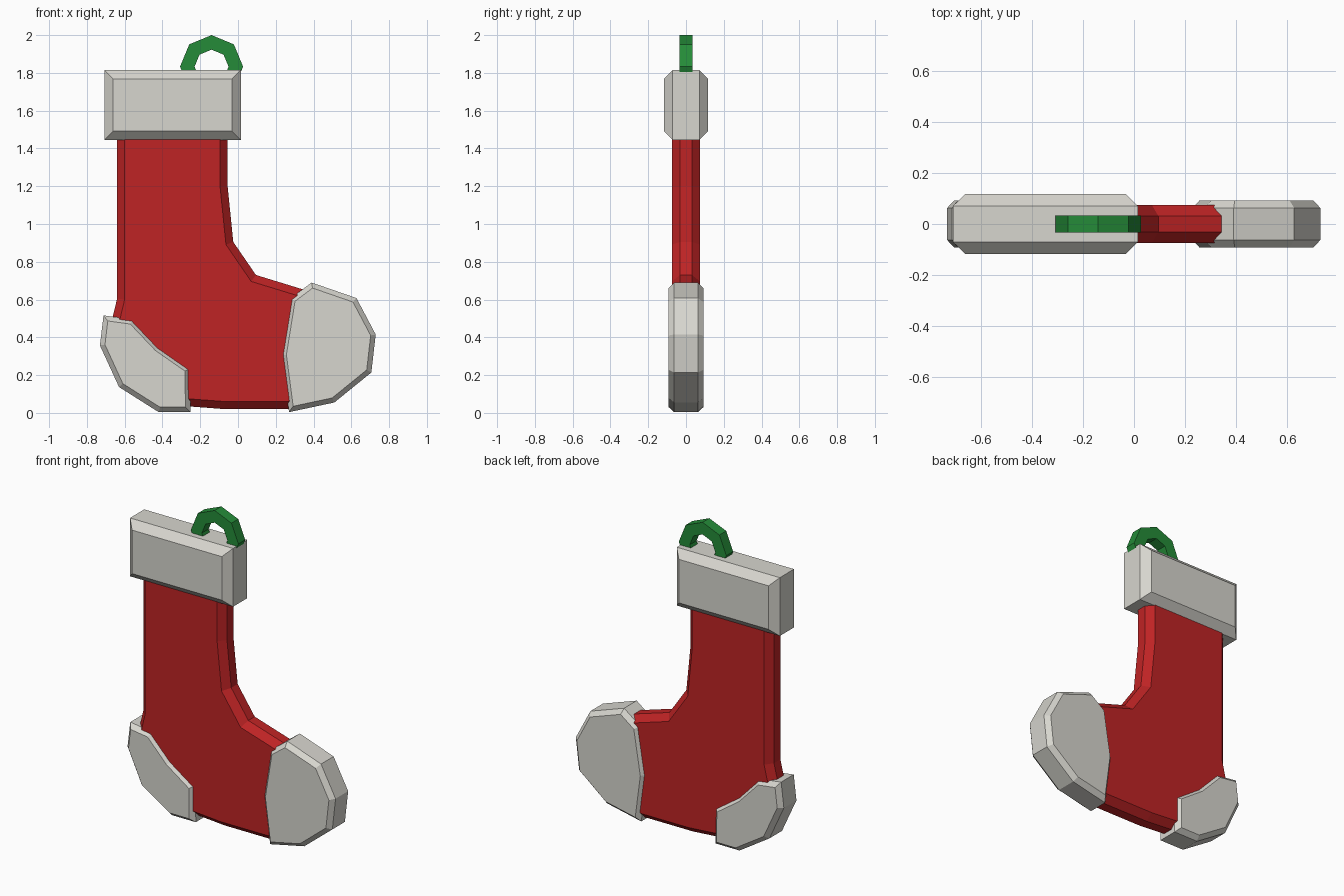
import bpy, bmesh, math
from mathutils import Vector

if "Cube" in bpy.data.objects:
    bpy.data.objects.remove(bpy.data.objects["Cube"])


def material(name, rgb):
    m = bpy.data.materials.new(name)
    m.diffuse_color = (*rgb, 1)
    m.use_nodes = True
    m.node_tree.nodes["Principled BSDF"].inputs["Base Color"].default_value = m.diffuse_color
    return m


RED = material("red felt", (0.52, 0.017, 0.018))
WHITE = material("off white fleece", (0.68, 0.67, 0.62))
GREEN = material("green loop", (0.018, 0.26, 0.04))


def finish(bm, name, mat):
    bmesh.ops.recalc_face_normals(bm, faces=bm.faces)
    me = bpy.data.meshes.new(name)
    bm.to_mesh(me)
    bm.free()
    me.materials.append(mat)
    ob = bpy.data.objects.new(name, me)
    bpy.context.collection.objects.link(ob)


def inset(pts, d):
    """Mitred inward offset of a clockwise (x, z) outline."""
    out = []
    for i, p in enumerate(pts):
        p = Vector(p)
        a = (p - Vector(pts[i - 1])).normalized()
        b = (Vector(pts[(i + 1) % len(pts)]) - p).normalized()
        na, nb = Vector((a.y, -a.x)), Vector((b.y, -b.x))
        out.append(p + (na + nb) * d / (1 + na.dot(nb)))
    return out


def padded_plate(name, pts, rim_y, face_y, d, mat):
    """Outline extruded along y with chamfered front and back edges."""
    bm = bmesh.new()
    small = inset(pts, d)
    rings = [[bm.verts.new((x, y, z)) for x, z in ring] for ring, y in
             ((small, -face_y), (pts, -rim_y), (pts, rim_y), (small, face_y))]
    n = len(pts)
    for r, s in zip(rings, rings[1:]):
        for i in range(n):
            j = (i + 1) % n
            bm.faces.new((r[i], r[j], s[j], s[i]))
    bm.faces.new(rings[0])
    bm.faces.new(rings[-1])
    finish(bm, name, mat)


# Sock body (ends hidden inside cuff, heel and toe)
padded_plate("sock_body", [
    (-0.64, 1.55), (-0.055, 1.55), (-0.055, 1.2), (-0.025, 0.905),
    (0.095, 0.73), (0.34, 0.655), (0.55, 0.55), (0.64, 0.4), (0.6, 0.22),
    (0.45, 0.08), (0.27, 0.02), (-0.07, 0.02), (-0.4, 0.045), (-0.58, 0.16),
    (-0.68, 0.36), (-0.67, 0.48), (-0.64, 0.605)], 0.032, 0.074, 0.04, RED)

# Cuff
padded_plate("cuff", [(-0.708, 1.815), (0.015, 1.815), (0.015, 1.445),
                      (-0.708, 1.445)], 0.071, 0.117, 0.047, WHITE)

# Toe and heel patches
padded_plate("toe_patch", [
    (0.278, 0.606), (0.39, 0.69), (0.627, 0.608), (0.729, 0.415),
    (0.706, 0.214), (0.51, 0.055), (0.27, 0.004), (0.23, 0.308)],
    0.063, 0.092, 0.026, WHITE)
padded_plate("heel_patch", [
    (-0.712, 0.516), (-0.558, 0.495), (-0.42, 0.35), (-0.255, 0.235),
    (-0.252, 0.004), (-0.42, 0.004), (-0.63, 0.137), (-0.731, 0.357)],
    0.063, 0.092, 0.026, WHITE)

# Hanging loop: octagonal arc with a square section, ends sunk in the cuff
bm = bmesh.new()
sections = []
for k in range(-1, 6):
    a = k * math.pi / 4
    sections.append([bm.verts.new((-0.14 + r * math.cos(a), y, 1.833 + r * math.sin(a)))
                     for r, y in ((0.09, -0.034), (0.167, -0.034),
                                  (0.167, 0.034), (0.09, 0.034))])
for s, t in zip(sections, sections[1:]):
    for i in range(4):
        bm.faces.new((s[i], s[(i + 1) % 4], t[(i + 1) % 4], t[i]))
bm.faces.new(sections[0])
bm.faces.new(sections[-1])
finish(bm, "hanging_loop", GREEN)
